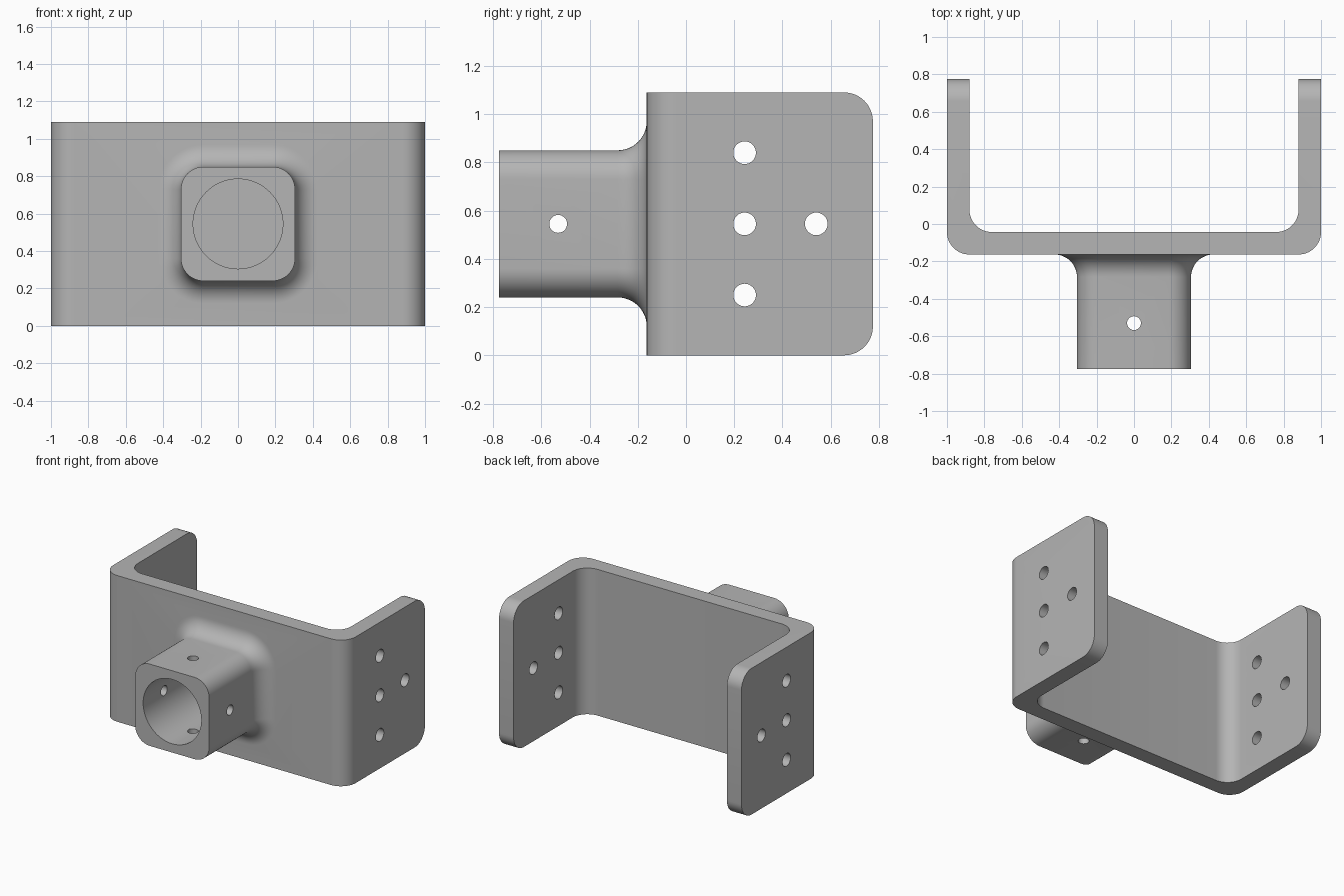
import bpy, bmesh
from math import sin, cos, pi, radians
from mathutils import Matrix, Vector

if "Cube" in bpy.data.objects:
    bpy.data.objects.remove(bpy.data.objects["Cube"], do_unlink=True)

HEIGHT = 1.09
MID = HEIGHT / 2
FRONT, BACK = -0.775, 0.775
PLATE = -0.163          # front face of the plate
T = 0.12                # wall thickness and every corner radius
HALF = 0.305            # half width of the socket

grey = bpy.data.materials.new("grey metal")
grey.use_nodes = True
colour = (0.46, 0.46, 0.46, 1)
grey.diffuse_color = colour
grey.node_tree.nodes["Principled BSDF"].inputs["Base Color"].default_value = colour


def make_object(name, bm):
    bmesh.ops.recalc_face_normals(bm, faces=bm.faces)
    mesh = bpy.data.meshes.new(name)
    bm.to_mesh(mesh)
    bm.free()
    obj = bpy.data.objects.new(name, mesh)
    bpy.context.collection.objects.link(obj)
    mesh.materials.append(grey)
    return obj


def cylinder(name, centre, axis, radius, length, sides=48):
    bm = bmesh.new()
    turn = Vector((0, 0, 1)).rotation_difference(Vector(axis)).to_matrix().to_4x4()
    bmesh.ops.create_cone(bm, cap_ends=True, segments=sides, radius1=radius,
                          radius2=radius, depth=length,
                          matrix=Matrix.Translation(centre) @ turn)
    return make_object(name, bm)


def combine(target, other, operation):
    mod = target.modifiers.new("combine", "BOOLEAN")
    mod.operation = operation
    mod.solver = "EXACT"
    mod.object = other
    bpy.context.view_layer.objects.active = target
    bpy.ops.object.modifier_apply(modifier=mod.name)
    bpy.data.objects.remove(other, do_unlink=True)


# U-shaped bracket: extruded profile with rounded bends and arm corners
bm = bmesh.new()
inner = 1 - T
profile = [(-1, PLATE), (1, PLATE), (1, BACK), (inner, BACK),
           (inner, PLATE + T), (-inner, PLATE + T), (-inner, BACK), (-1, BACK)]
base = bm.faces.new([bm.verts.new((x, y, 0)) for x, y in profile])
top = bmesh.ops.extrude_face_region(bm, geom=[base])["geom"]
bmesh.ops.translate(bm, vec=(0, 0, HEIGHT),
                    verts=[v for v in top if isinstance(v, bmesh.types.BMVert)])
bmesh.ops.recalc_face_normals(bm, faces=bm.faces)
rounded = []
for e in bm.edges:
    a, b = (v.co for v in e.verts)
    upright = abs(a.z - b.z) > 0.5
    at_end = min(a.y, b.y) > BACK - 0.01
    if upright != at_end:
        rounded.append(e)
bmesh.ops.bevel(bm, geom=rounded, offset=T, offset_type="OFFSET", segments=12,
                profile=0.5, affect="EDGES")
bracket = make_object("bracket", bm)


# Square socket: rounded rings lofted backwards, flaring into the plate
def ring(bm, y, grow):
    verts = []
    core = HALF - T
    for k, (sx, sz) in enumerate([(1, 1), (-1, 1), (-1, -1), (1, -1)]):
        for i in range(13):
            a = (k + i / 12) * pi / 2
            verts.append(bm.verts.new((sx * core + (T + grow) * cos(a), y,
                                       MID + sz * core + (T + grow) * sin(a))))
    return verts


bm = bmesh.new()
rings = [ring(bm, FRONT, 0)]
for i in range(13):
    a = i / 12 * pi / 2
    rings.append(ring(bm, PLATE - T + T * sin(a), T * (1 - cos(a))))
rings.append(ring(bm, PLATE + T / 2, T))
for r, s in zip(rings, rings[1:]):
    for i in range(len(r)):
        j = (i + 1) % len(r)
        bm.faces.new((r[i], r[j], s[j], s[i]))
bm.faces.new(rings[0])
bm.faces.new(rings[-1])
socket = make_object("socket", bm)
combine(bracket, socket, "UNION")

# Round bore, stopping at the plate
depth = PLATE - FRONT
combine(bracket, cylinder("bore_cutter", (0, FRONT + depth / 2 - 0.05, MID),
                          (0, 1, 0), 0.24, depth + 0.1, 72), "DIFFERENCE")

# Pin holes through the socket, sideways and up-down
for axis in ((1, 0, 0), (0, 0, 1)):
    combine(bracket, cylinder("pin_cutter", (0, -0.53, MID), axis, 0.037, 1, 32),
            "DIFFERENCE")

# Screw holes through both arms
for y, z in ((0.243, MID - 0.295), (0.243, MID), (0.243, MID + 0.295), (0.54, MID)):
    combine(bracket, cylinder("screw_cutter", (0, y, z), (1, 0, 0), 0.047, 2.4, 32),
            "DIFFERENCE")

# Smooth bends, sharp edges
bpy.ops.object.select_all(action="DESELECT")
bracket.select_set(True)
bpy.context.view_layer.objects.active = bracket
bpy.ops.object.shade_smooth_by_angle(angle=radians(30))
